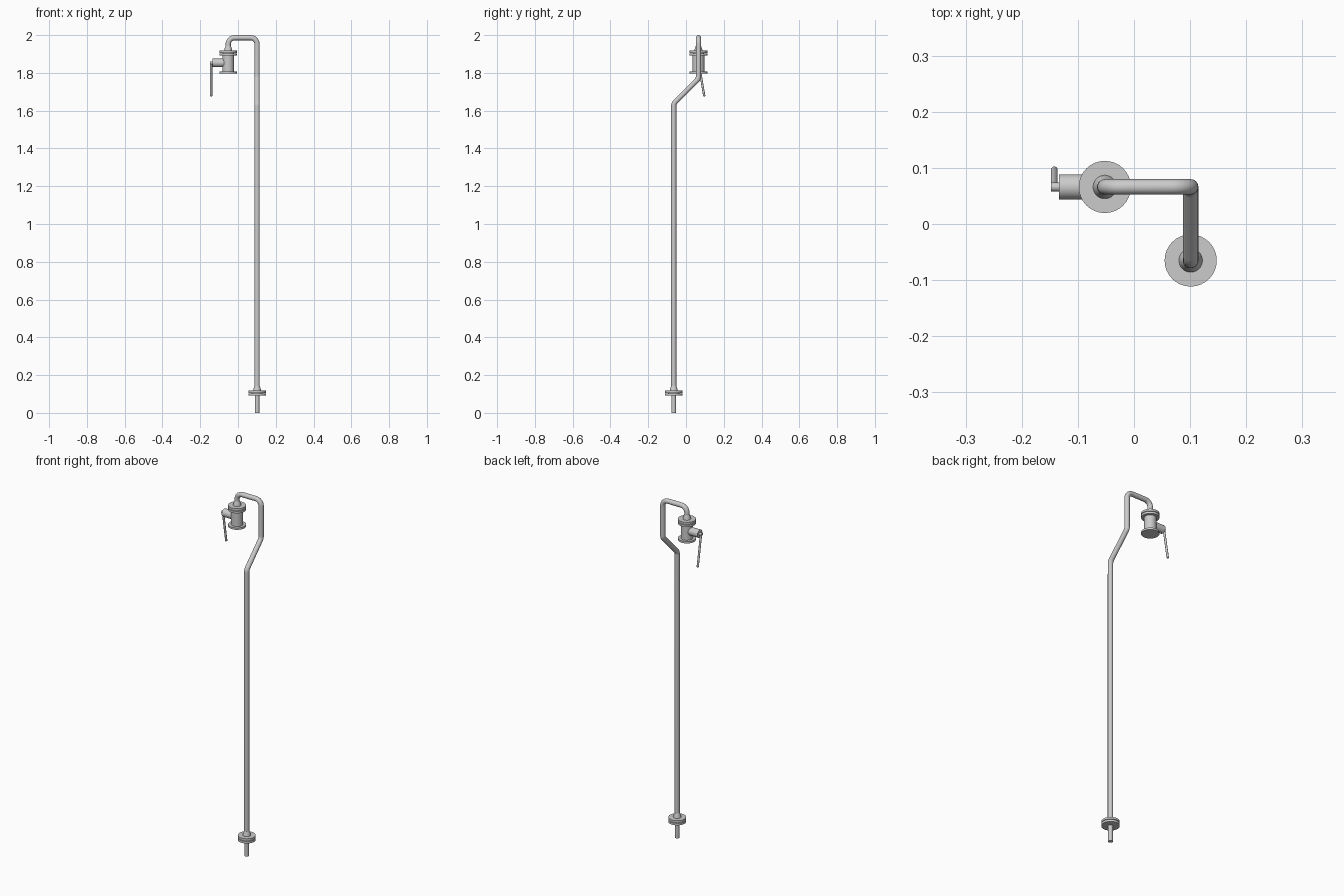
import bpy, math
from mathutils import Vector

if "Cube" in bpy.data.objects:
    bpy.data.objects.remove(bpy.data.objects["Cube"])

BASE = Vector((0.101, -0.065, 0))     # riser axis
VALVE = Vector((-0.052, 0.066, 0))    # valve axis
PIPE_R = 0.0138


def smooth(ob):
    bpy.ops.object.select_all(action='DESELECT')
    ob.select_set(True)
    bpy.context.view_layer.objects.active = ob
    bpy.ops.object.shade_smooth_by_angle(angle=math.radians(35))


def lathe(name, profile, origin, axis=(0, 0, 1), n=32):
    """Closed solid of revolution from (radius, height) pairs."""
    rot = Vector((0, 0, 1)).rotation_difference(Vector(axis).normalized())
    verts, faces = [], []
    for r, h in profile:
        for i in range(n):
            a = 2 * math.pi * i / n
            verts.append(rot @ Vector((r * math.cos(a), r * math.sin(a), h)))
    for k in range(len(profile) - 1):
        for i in range(n):
            j = (i + 1) % n
            faces.append((k * n + i, k * n + j, (k + 1) * n + j, (k + 1) * n + i))
    faces.append(tuple(reversed(range(n))))
    faces.append(tuple(range(len(verts) - n, len(verts))))
    me = bpy.data.meshes.new(name)
    me.from_pydata(verts, [], faces)
    ob = bpy.data.objects.new(name, me)
    ob.location = origin
    bpy.context.collection.objects.link(ob)
    smooth(ob)
    return ob


def fillet(points, radius, steps=8):
    """Round the inner corners of a polyline."""
    pts = [Vector(p) for p in points]
    out = [pts[0]]
    for a, b, c in zip(pts, pts[1:], pts[2:]):
        u, v = (a - b).normalized(), (c - b).normalized()
        half = u.angle(v) / 2
        t = radius / math.tan(half)
        centre = b + (u + v).normalized() * radius / math.sin(half)
        p, q = b + u * t - centre, b + v * t - centre
        ang = p.angle(q)
        for i in range(steps + 1):
            s = i / steps
            out.append(centre + (p * math.sin((1 - s) * ang) + q * math.sin(s * ang)) / math.sin(ang))
    return out + [pts[-1]]


# Bent riser pipe
path = fillet([(BASE.x, BASE.y, 0.12), (BASE.x, BASE.y, 1.638), (BASE.x, VALVE.y, 1.769),
               (BASE.x, VALVE.y, 1.986), (VALVE.x, VALVE.y, 1.986), (VALVE.x, VALVE.y, 1.92)], 0.034)
cu = bpy.data.curves.new("riser_pipe", 'CURVE')
cu.dimensions = '3D'
cu.bevel_depth = PIPE_R
cu.bevel_resolution = 6
cu.use_fill_caps = True
sp = cu.splines.new('POLY')
sp.points.add(len(path) - 1)
for p, co in zip(sp.points, path):
    p.co = (*co, 1)
pipe = bpy.data.objects.new("riser_pipe", cu)
bpy.context.collection.objects.link(pipe)
bpy.ops.object.select_all(action='DESELECT')
pipe.select_set(True)
bpy.context.view_layer.objects.active = pipe
bpy.ops.object.convert(target='MESH')
smooth(bpy.context.view_layer.objects.active)

# Flange pairs with a thin gasket groove and a tapered weld neck on top
for name, at, z in (("base", BASE, 0.091), ("valve", VALVE, 1.891)):
    lathe(name + "_flange", [(0.0465, 0), (0.0465, 0.012), (0.030, 0.012), (0.030, 0.015),
                             (0.0465, 0.015), (0.0465, 0.027), (0.021, 0.027),
                             (0.0195, 0.036), (PIPE_R, 0.052)], at + Vector((0, 0, z)))

# Stub below the base flange
lathe("base_stub", [(0.012, 0), (0.012, 0.095)], BASE)

# Valve body with its bottom flange
lathe("valve_body", [(0.0465, 0), (0.0465, 0.011), (0.031, 0.011), (0.031, 0.095)],
      VALVE + Vector((0, 0, 1.797)))

# Side bonnet, spindle and lever
side = VALVE + Vector((0, 0, 1.853))
lathe("valve_bonnet", [(0.0225, 0.01), (0.0225, 0.082)], side, (-1, 0, 0))
lathe("valve_spindle", [(0.008, 0.08), (0.008, 0.096)], side, (-1, 0, 0), 16)
top = Vector((-0.142, 0.066, 1.858))
end = Vector((-0.142, 0.097, 1.675))
L = (end - top).length
lathe("valve_lever", [(0.003, -0.002), (0.006, 0.001), (0.006, L - 0.003), (0.003, L)],
      top, end - top, 16)
